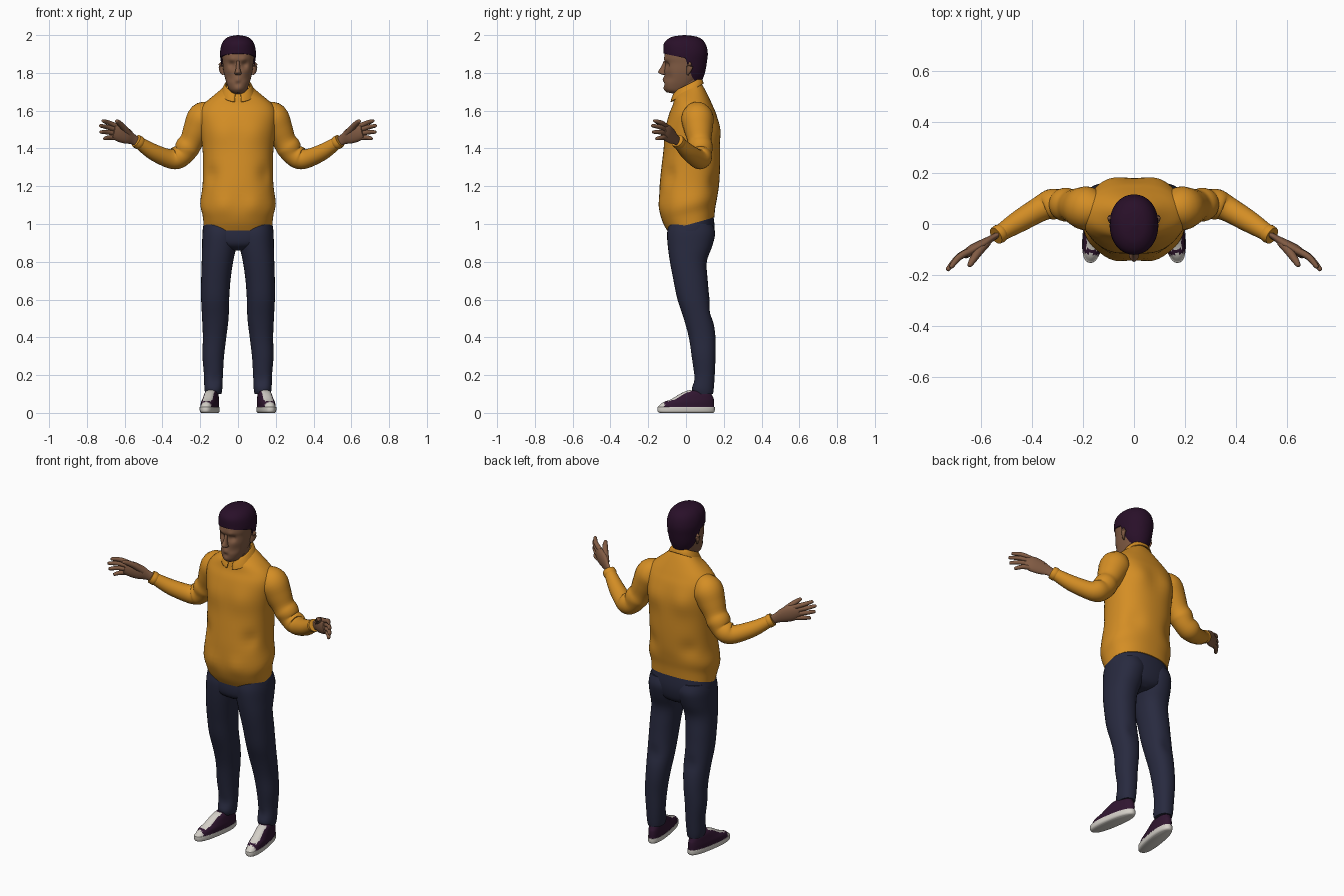
import bpy, bmesh, math
from mathutils import Vector

if "Cube" in bpy.data.objects:
    bpy.data.objects.remove(bpy.data.objects["Cube"])


def material(name, r, g, b):
    m = bpy.data.materials.new(name)
    m.use_nodes = True
    m.diffuse_color = (r, g, b, 1)
    bsdf = m.node_tree.nodes["Principled BSDF"]
    bsdf.inputs["Base Color"].default_value = (r, g, b, 1)
    bsdf.inputs["Roughness"].default_value = 0.8
    return m


MUSTARD = material("mustard knit", 0.66, 0.27, 0.018)
DENIM = material("navy denim", 0.021, 0.023, 0.05)
SKIN = material("brown skin", 0.22, 0.105, 0.057)
HAIR = material("dark plum hair", 0.022, 0.005, 0.022)
CANVAS = material("plum canvas", 0.03, 0.008, 0.03)
RUBBER = material("off white rubber", 0.66, 0.63, 0.58)


def spline(keys, u):
    """Smooth curve through the key tuples, u counted in keys."""
    i = max(0, min(int(u), len(keys) - 2))
    t = u - i
    a, b, c, d = (keys[max(0, min(k, len(keys) - 1))] for k in range(i - 1, i + 3))
    return [q + t / 2 * (r - p + t * (2 * p - 5 * q + 4 * r - s + t * (3 * (q - r) + s - p)))
            for p, q, r, s in zip(a, b, c, d)]


def skin(name, rows, mats, rule=None, caps=True, side=1, sharp=50):
    """Quad surface through closed rows of points."""
    bm = bmesh.new()
    grid = [[bm.verts.new((side * p[0], p[1], p[2])) for p in row] for row in rows]
    n = len(grid[0])
    for lo, hi in zip(grid, grid[1:]):
        for k in range(n):
            bm.faces.new((lo[k], lo[(k + 1) % n], hi[(k + 1) % n], hi[k]))
    if caps:
        bm.faces.new(grid[0][::-1])
        bm.faces.new(grid[-1])
    bmesh.ops.recalc_face_normals(bm, faces=bm.faces)
    for f in bm.faces:
        f.smooth = True
        if rule:
            f.material_index = rule(f.calc_center_median(), f.normal)
    me = bpy.data.meshes.new(name)
    bm.to_mesh(me)
    bm.free()
    for m in mats:
        me.materials.append(m)
    me.set_sharp_from_angle(angle=math.radians(sharp))
    ob = bpy.data.objects.new(name, me)
    bpy.context.collection.objects.link(ob)
    return ob


def stack(name, keys, mats, steps=4, seg=40, power=2.3, low=None, **kw):
    """Upright form; keys are (z, x min, x max, y front, y back, slope)."""
    last = len(keys) - 1
    rows = []
    for j in range(last * steps + 1):
        row = []
        for k in range(seg):
            a = math.tau * k / seg
            start = low(a) if low else 0
            z, x0, x1, y0, y1, slope = spline(keys, start + (last - start) * j / (last * steps))
            c, s = math.cos(a), math.sin(a)
            dx = math.copysign(abs(c) ** (2 / power), c) * (x1 - x0) / 2
            dy = math.copysign(abs(s) ** (2 / power), s) * (y1 - y0) / 2
            row.append(((x0 + x1) / 2 + dx, (y0 + y1) / 2 + dy, z + slope * dy))
        rows.append(row)
    return skin(name, rows, mats, **kw)


def even(*rings):
    """Symmetric keys from (z, half width, y front, y back, slope)."""
    return [(z, -w, w, f, b, s) for z, w, f, b, s in rings]


def tube(name, keys, mats, flat=1.0, steps=4, seg=16, **kw):
    """Limb along a path; keys are (x, y, z, radius)."""
    pts = [spline(keys, j / steps) for j in range((len(keys) - 1) * steps + 1)]
    rows = []
    for j, p in enumerate(pts):
        t = (Vector(pts[min(j + 1, len(pts) - 1)][:3]) - Vector(pts[max(j - 1, 0)][:3])).normalized()
        up = (Vector((0, 0, 1)) - t * t.z).normalized()
        across = t.cross(up)
        rows.append([Vector(p[:3]) + p[3] * (up * math.sin(a) + flat * across * math.cos(a))
                     for a in (math.tau * k / seg for k in range(seg))])
    return skin(name, rows, mats, **kw)


def push(ob, centre, radius, move):
    """Soft sculpting dent or bump, mirrored on both sides."""
    for v in ob.data.vertices:
        d = (Vector((abs(v.co.x), v.co.y, v.co.z)) - Vector(centre)).length / radius
        v.co += Vector(move) * math.exp(-d * d)


# Sweater body with gathered hem
sweater = stack("sweater_body", even(
    (1.0, .182, -.10, .15, .28), (1.05, .188, -.125, .155, .26), (1.11, .2, -.14, .165, .2),
    (1.2, .188, -.14, .175, .05), (1.3, .185, -.13, .18, 0), (1.4, .188, -.118, .18, 0),
    (1.5, .2, -.108, .175, 0), (1.58, .205, -.09, .16, 0), (1.63, .185, -.07, .14, 0),
    (1.675, .135, -.062, .115, .1), (1.71, .085, -.058, .085, .4), (1.72, .07, -.05, .075, .5)),
    [MUSTARD], seg=56)
push(sweater, (.1, .17, 1.5), .07, (0, .015, 0))
push(sweater, (.12, .15, 1.22), .05, (0, -.012, 0))
push(sweater, (.15, -.1, 1.26), .045, (0, .018, 0))
push(sweater, (.08, -.13, 1.1), .05, (0, -.01, 0))
push(sweater, (.09, -.1, 1.48), .07, (0, -.008, 0))

# Fold-over collar, open at the throat
collar = stack("collar", even(
    (1.73, .062, -.052, .068, .5), (1.738, .068, -.06, .076, .5),
    (1.715, .08, -.076, .088, .55), (1.695, .088, -.083, .093, .55)), [MUSTARD], caps=False)
bm = bmesh.new()
bm.from_mesh(collar.data)
gap = [f for f in bm.faces if f.calc_center_median().y < -.03 and abs(f.calc_center_median().x) < .016]
bmesh.ops.delete(bm, geom=gap, context="FACES")
bm.to_mesh(collar.data)
bm.free()
collar.modifiers.new("cloth", "SOLIDIFY").thickness = .006

# Neck and head
stack("neck", even((1.62, .06, -.05, .07, 0), (1.68, .056, -.052, .068, .2),
                   (1.73, .054, -.05, .07, .2), (1.8, .056, -.05, .08, 0)), [SKIN])
head = stack("head", even(
    (1.692, .02, -.1, -.05, -.2), (1.705, .042, -.112, -.01, -.2), (1.735, .057, -.117, .03, -.15),
    (1.77, .068, -.114, .07, 0), (1.81, .077, -.114, .09, 0), (1.85, .081, -.111, .1, 0),
    (1.88, .084, -.115, .1, 0), (1.92, .084, -.107, .1, 0), (1.955, .07, -.085, .08, 0),
    (1.975, .03, -.04, .04, 0)), [SKIN], seg=56, steps=5)
push(head, (.034, -.105, 1.842), .017, (0, .016, 0))
push(head, (.03, -.11, 1.87), .016, (0, -.006, 0))
push(head, (0, -.115, 1.765), .014, (0, -.009, 0))
push(head, (0, -.115, 1.742), .012, (0, .006, 0))
push(head, (0, -.11, 1.715), .018, (0, -.006, 0))
push(head, (.05, -.09, 1.78), .025, (0, .006, 0))
stack("nose", even((1.788, .008, -.118, -.1, 0), (1.795, .019, -.138, -.1, 0),
                   (1.806, .016, -.148, -.1, 0), (1.83, .01, -.133, -.1, 0),
                   (1.862, .009, -.118, -.1, 0)), [SKIN], seg=16, power=2)

# Cropped hair: low at the nape, high over the brow


def hairline(a):
    front = -math.sin(a)
    return 2.35 + .5 * front if front > 0 else max(.1, 2.35 + 7 * front)


stack("hair", even(
    (1.755, .05, -.03, .083, 0), (1.80, .08, -.1, .1, 0), (1.86, .091, -.115, .111, 0),
    (1.91, .095, -.12, .115, 0), (1.96, .083, -.115, .1, 0), (1.99, .052, -.075, .062, 0),
    (2.0, .003, -.012, -.005, 0)), [HAIR], low=hairline, power=2.1, seg=48)

# Trouser seat
stack("trouser_hips", even((.86, .03, -.05, .1, 0), (.89, .15, -.09, .135, 0),
                           (.95, .186, -.1, .152, .1), (1.02, .178, -.095, .145, .2)), [DENIM])


def shoe_colour(c, n):
    if c.z < .032 or c.y < -.118:
        return 1
    return 1 if abs(c.x) < .024 and -.1 < c.y < .03 and n.z > .25 else 0


for side, tag in ((1, "left"), (-1, "right")):
    # Trouser leg
    leg = stack(tag + "_trouser_leg", [
        (1.0, .0, .18, -.09, .14, 0), (.95, -.005, .188, -.1, .154, 0), (.88, .008, .19, -.096, .138, 0),
        (.8, .026, .192, -.085, .11, 0), (.7, .04, .195, -.066, .115, 0), (.6, .047, .195, -.045, .125, 0),
        (.5, .05, .19, -.012, .143, 0), (.4, .062, .186, .015, .156, 0), (.3, .074, .188, .03, .156, 0),
        (.2, .08, .18, .042, .152, 0), (.13, .083, .178, .03, .147, 0), (.1, .088, .172, .04, .143, 0)],
        [DENIM], side=side, seg=32, power=2.2)
    push(leg, (.12, .13, .53), .04, (0, -.012, 0))
    push(leg, (.12, .04, .17), .03, (0, .008, 0))

    # Shoe: sole band, upper, toe cap and laces
    shoe = stack(tag + "_shoe", [
        (0, -.036, .036, -.14, .145, 0), (.008, -.044, .044, -.152, .153, 0),
        (.03, -.045, .045, -.153, .154, 0), (.034, -.041, .041, -.148, .15, 0),
        (.055, -.041, .041, -.125, .15, 0), (.075, -.038, .038, -.075, .148, 0),
        (.1, -.034, .034, -.01, .142, -.15), (.112, -.028, .028, .02, .135, -.15)],
        [CANVAS, RUBBER], rule=shoe_colour, seg=48, power=2.4)
    shoe.location = (side * .15, 0, 0)
    shoe.rotation_euler.z = side * math.radians(9)

    # Sleeve with creases at the elbow, and its cuff
    tube(tag + "_sleeve", [
        (.13, .055, 1.6, .055), (.18, .06, 1.565, .085), (.215, .066, 1.5, .076), (.245, .072, 1.44, .063),
        (.268, .076, 1.405, .066), (.29, .078, 1.37, .058), (.325, .076, 1.35, .06), (.365, .06, 1.346, .05),
        (.45, .01, 1.382, .043), (.52, -.034, 1.428, .033)], [MUSTARD], side=side, seg=24)
    tube(tag + "_cuff", [(.515, -.031, 1.425, .033), (.525, -.037, 1.431, .037), (.54, -.046, 1.441, .035)],
         [MUSTARD], side=side)

    # Hand: palm, fingers and thumb
    tube(tag + "_palm", [(.52, -.034, 1.428, .026), (.555, -.055, 1.448, .028), (.59, -.078, 1.466, .042),
                         (.63, -.1, 1.482, .046), (.662, -.12, 1.492, .036)], [SKIN], flat=.45, side=side)
    for finger, dz, x, y, z in (("index", .03, .714, -.166, 1.546), ("middle", .01, .727, -.176, 1.52),
                                ("ring", -.01, .724, -.172, 1.487), ("little", -.03, .706, -.155, 1.452)):
        base = Vector((.635, -.103, 1.486 + dz))
        tip = Vector((x, y, z))
        mid = (base + tip) / 2 + Vector((.008, .006, .004))
        tube(f"{tag}_{finger}_finger", [(*base, .013), (*mid, .0125), (*tip, .009),
                                        (*(tip + (tip - mid) * .12), .003)],
             [SKIN], side=side, seg=10)
    tube(tag + "_thumb", [(.575, -.07, 1.475, .018), (.605, -.105, 1.51, .017), (.63, -.14, 1.535, .014),
                          (.643, -.162, 1.545, .009), (.645, -.166, 1.547, .003)], [SKIN], side=side, seg=10)

    # Ear
    tube(tag + "_ear", [(.078, .008, 1.79, .006), (.086, .014, 1.81, .014), (.09, .02, 1.835, .018),
                        (.086, .018, 1.855, .008)], [SKIN], side=side, seg=12, flat=.6)
